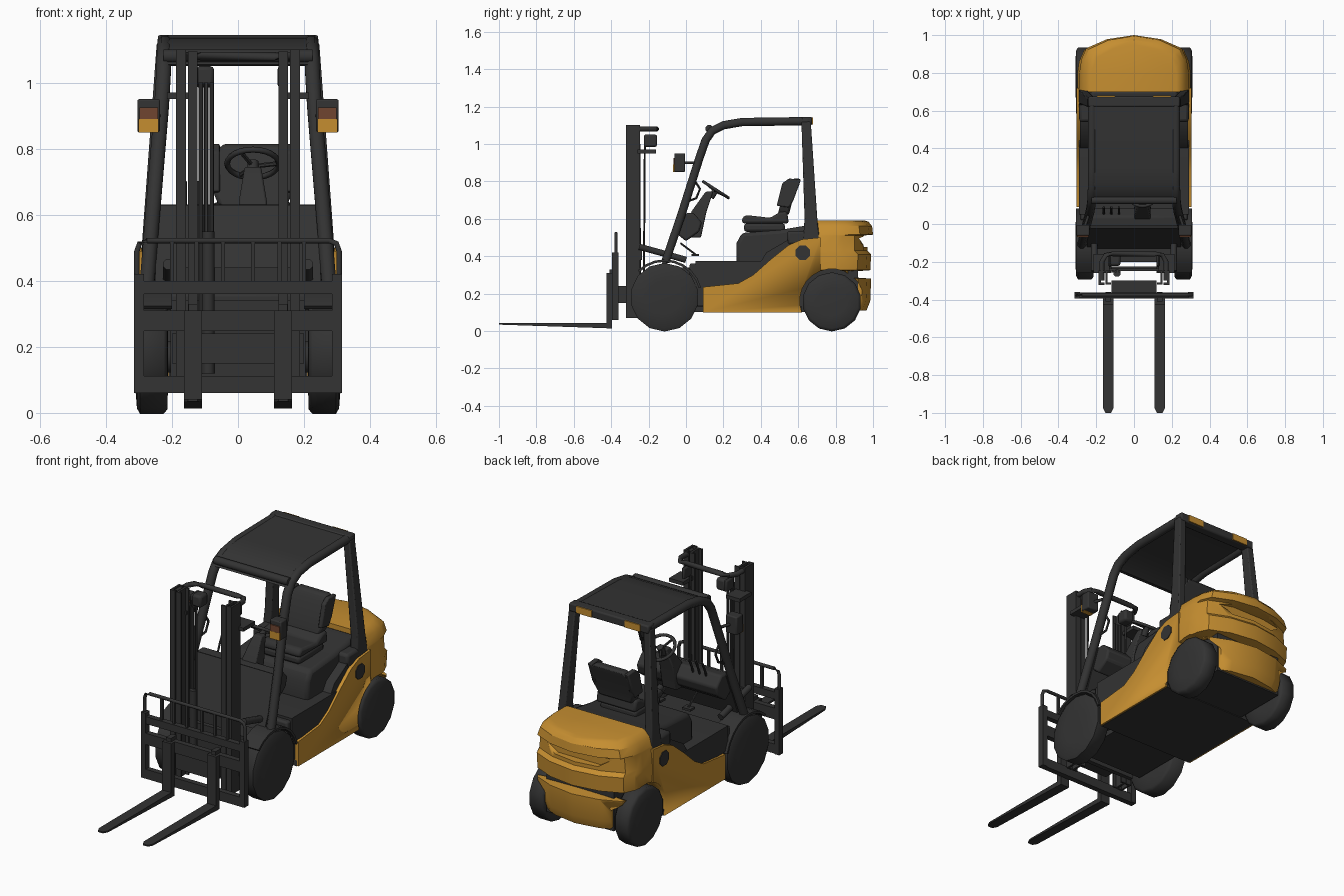
import bpy, bmesh, math
from mathutils import Vector, Matrix

if "Cube" in bpy.data.objects:
    bpy.data.objects.remove(bpy.data.objects["Cube"])

def material(name, rgb):
    m = bpy.data.materials.new(name)
    m.diffuse_color = (*rgb, 1)
    m.use_nodes = True
    m.node_tree.nodes["Principled BSDF"].inputs["Base Color"].default_value = m.diffuse_color
    return m

GOLD = material("golden yellow", (0.56, 0.27, 0.03))
DARK = material("charcoal", (0.033, 0.033, 0.033))
BROWN = material("brown lamp lens", (0.16, 0.06, 0.03))

def finish(name, bm, mat, bevel=0, smooth=30):
    bmesh.ops.recalc_face_normals(bm, faces=bm.faces)
    me = bpy.data.meshes.new(name)
    bm.to_mesh(me)
    bm.free()
    ob = bpy.data.objects.new(name, me)
    bpy.context.collection.objects.link(ob)
    me.materials.append(mat)
    if bevel:
        b = ob.modifiers.new("bevel", 'BEVEL')
        b.width, b.segments, b.limit_method = bevel, 2, 'ANGLE'
    if smooth:
        bpy.ops.object.select_all(action='DESELECT')
        ob.select_set(True)
        bpy.context.view_layer.objects.active = ob
        bpy.ops.object.shade_smooth_by_angle(angle=math.radians(smooth))
    return ob

def loft(name, rings, mat, bevel=0, smooth=30):
    """Skin a list of equal-length closed rings and cap both ends."""
    bm = bmesh.new()
    vs = [[bm.verts.new(p) for p in r] for r in rings]
    n = len(rings[0])
    for a, b in zip(vs, vs[1:]):
        for i in range(n):
            bm.faces.new((a[i], a[(i + 1) % n], b[(i + 1) % n], b[i]))
    bm.faces.new(vs[0])
    bm.faces.new(vs[-1])
    return finish(name, bm, mat, bevel, smooth)

def prism(name, yz, x0, x1, mat, bevel=0):
    return loft(name, [[(x, y, z) for y, z in yz] for x in (x0, x1)], mat, bevel)

def box(name, x0, x1, y0, y1, z0, z1, mat=DARK, bevel=0):
    return prism(name, [(y0, z0), (y1, z0), (y1, z1), (y0, z1)], x0, x1, mat, bevel)

def beam(name, secs, mat=DARK, bevel=0.006):
    """Post from horizontal sections (x, y, z, width, depth)."""
    return loft(name, [[(x + i * w / 2, y + j * d / 2, z) for i, j in
                ((-1, -1), (1, -1), (1, 1), (-1, 1))] for x, y, z, w, d in secs], mat, bevel)

def tube(name, pts, r, mat=DARK, n=8, closed=False):
    pts = [Vector(p) for p in pts]
    rings = []
    for i, p in enumerate(pts):
        t = (pts[min(i + 1, len(pts) - 1)] - pts[max(i - 1, 0)]).normalized()
        ref = Vector((1, 0, 0)) if abs(t.x) < 0.9 else Vector((0, 0, 1))
        u = t.cross(ref).normalized()
        v = t.cross(u)
        rings.append([p + r * (math.cos(a) * u + math.sin(a) * v)
                      for a in (2 * math.pi * (k + .5) / n for k in range(n))])
    return loft(name, rings, mat, 0, 50)

def disc(y, z, r, n, x):
    return [(x, y + r * math.cos(2 * math.pi * (k + .5) / n),
             z + r * math.sin(2 * math.pi * (k + .5) / n)) for k in range(n)]

def cut(ob, cutter):
    m = ob.modifiers.new("cut", 'BOOLEAN')
    m.object, m.operation, m.solver = cutter, 'DIFFERENCE', 'EXACT'
    cutter.hide_render = True
    bpy.context.view_layer.update()
    dg = bpy.context.evaluated_depsgraph_get()
    me = bpy.data.meshes.new_from_object(ob.evaluated_get(dg))
    ob.modifiers.clear()
    ob.data = me
    bpy.data.objects.remove(cutter)

# counterweight: stacked plan outlines with a slot, then scoop and wheel arches
def plan(z, hw, rear):
    half = [(hw, .70), (hw, .80), (hw * .97, rear - .13), (hw * .88, rear - .07), (hw * .5, rear - .022)]
    return [(x, y, z) for x, y in half + [(0, rear)] + [(-x, y) for x, y in reversed(half)]]
weight = loft("counterweight", [plan(*l) for l in (
    (.11, .27, .965), (.16, .285, .985), (.28, .295, .99), (.285, .27, .92), (.32, .27, .92),
    (.325, .298, .985), (.41, .30, .99), (.43, .298, .97), (.51, .29, .97), (.515, .288, 1.0),
    (.56, .272, .995), (.585, .245, .975), (.592, .225, .95))], GOLD)
scoop = [(-.2, .495), (-.1, .513), (.1, .513), (.2, .495), (.13, .45), (-.13, .45)]
cut(weight, loft("scoop_cutter", [[(x, y, z) for x, z in scoop] for y in (.925, 1.1)], GOLD))

side = [(.09, .10), (.72, .10), (.72, .50), (.62, .49), (.55, .46), (.45, .38), (.36, .30), (.28, .255), (.09, .235)]
for s in (1, -1):
    n = "right_" if s > 0 else "left_"
    X = lambda pts: [(s * p[0], *p[1:]) for p in pts]
    def sbox(name, x0, x1, *r, **k):
        return box(n + name, s * x0, s * x1, *r, **k)
    arch = lambda: loft("arch_cutter", [disc(.78, .16, .172, 24, s * x) for x in (.20, .4)], GOLD)
    cut(weight, arch())
    cut(prism(n + "side_panel", side, s * .21, s * .304, GOLD), arch())
    # fuel cap
    loft(n + "cap", [disc(.625, .418, .042, 8, s * x) for x in (.30, .308)], DARK)
    # wheels
    for nm, y, r in (("front_wheel", -.115, .183), ("rear_wheel", .78, .158)):
        loft(n + nm, [disc(y, r * .985, r * f, 14, s * x) for x, f in
             ((.212, .5), (.214, .92), (.225, 1), (.297, 1), (.306, .9), (.311, .5))], DARK, 0, 60)
    # front fender arc
    arc = [(r, math.radians(a)) for r, aa in ((.19, range(15, 136, 15)), (.203, range(135, 14, -15))) for a in aa]
    prism(n + "fender", [(-.115 + r * math.cos(a), .18 + r * math.sin(a)) for r, a in arc], s * .2, s * .306, DARK)
    # overhead guard posts
    tube(n + "guard_front_post", X([(.277, -.11, .37), (.257, -.025, .62), (.232, .07, .92), (.226, .105, 1.02),
         (.224, .14, 1.07), (.222, .20, 1.1), (.222, .30, 1.117), (.222, .65, 1.122)]), .024)
    beam(n + "guard_rear_post", [(s * .268, .67, .48, .05, .09), (s * .262, .668, .6, .045, .068),
         (s * .226, .642, 1.12, .04, .05)])
    sbox("guard_foot", .20, .29, .54, .71, .46, .535, bevel=.015)
    tube(n + "grab_handle", X([(.25, .0, .69), (.235, .055, .71), (.232, .075, .76), (.232, .035, .82)]), .007, n=6)
    # head lamp and turn signal
    sbox("lamp_case", .236, .305, -.062, -.005, .85, .95, bevel=.006)
    sbox("lamp_lens", .242, .299, -.068, -.06, .89, .925, mat=BROWN)
    sbox("turn_signal", .240, .301, -.069, -.04, .849, .89, mat=GOLD)
    tube(n + "lamp_bracket", X([(.26, -.01, .90), (.236, .06, .90)]), .008)
    # roof reflectors
    sbox("roof_reflector", .10, .195, .66, .679, 1.104, 1.141, mat=GOLD)
    # mast: outer and inner channels
    sbox("outer_mast_web", .176, .187, -.322, -.247, .07, 1.10)
    for j, y in enumerate((-.322, -.257)):
        sbox("outer_mast_flange_%d" % j, .157, .187, y, y + .011, .07, 1.10)
        sbox("inner_mast_flange_%d" % j, .122, .152, y + .002, y + .011, .07, 1.095)
    sbox("inner_mast_web", .140, .152, -.318, -.25, .07, 1.095)
    sbox("mast_bracket", .13, .215, -.26, -.16, .95, .97)
    sbox("mast_lower_bracket", .12, .2, -.26, -.1, .15, .24)
    sbox("chain_pulley", .12, .138, -.225, -.155, .985, 1.05, bevel=.012)
    tube(n + "lift_chain", X([(.128, -.22, 1.02), (.128, -.225, .3)]), .006, n=6)
    tube(n + "tilt_cylinder", X([(.21, -.25, .45), (.21, -.14, .42), (.21, 0, .38)]), .018)
    # carriage frame post, backrest post and fork
    sbox("carriage_post", .285, .315, -.395, -.36, .06, .42)
    tube(n + "backrest_post", X([(.306, -.375, .40), (.306, -.375, .49), (.298, -.375, .513), (.275, -.375, .522),
         (0, -.375, .522)]), .009)
    for j, x in enumerate((.045, .125, .20)):
        sbox("backrest_bar_%d" % j, x - .006, x + .006, -.382, -.368, .38, .522)
    sbox("fork_shank", .109, .164, -.425, -.395, .014, .31)
    tip = [(.109, -.40), (.109, -.975), (.122, -1), (.151, -1), (.164, -.975), (.164, -.40)]
    low = lambda y: .014 + .02 * (-.4 - y) / .6
    loft(n + "fork_blade", [[(s * x, y, low(y)) for x, y in tip], [(s * x, y, .042) for x, y in tip]], DARK)
    sbox("fork_hook", .122, .15, -.41, -.36, .28, .33)

# carriage bars
box("carriage_lower_bar", -.315, .315, -.395, -.365, .06, .112)
box("carriage_upper_bar", -.315, .315, -.395, -.365, .248, .31)
box("backrest_lower_bar", -.315, .315, -.392, -.362, .36, .40)
box("carriage_mount", -.12, .12, -.37, -.30, .15, .24)

# mast cross members, lift cylinder, hoses
tube("mast_top_tie", [(-.17, -.30, 1.08), (-.17, -.20, 1.08), (-.15, -.165, 1.08), (-.11, -.158, 1.08),
     (.11, -.158, 1.08), (.15, -.165, 1.08), (.17, -.20, 1.08), (.17, -.30, 1.08)], .014)
box("mast_lower_tie", -.18, .18, -.25, -.225, .10, .17)
box("mast_middle_tie", -.18, .18, -.25, -.235, .38, .44)
for i, x in enumerate((-.112, -.096, -.079)):
    tube("mast_hose_%d" % i, [(x, -.25, .15), (x, -.25, 1.0)], .007, n=6)
tube("lift_cylinder", [(-.09, -.26, .12), (-.09, -.26, .55)], .02)
box("hose_pulley", -.13, -.072, -.222, -.155, .985, 1.05, bevel=.012)
tube("drive_axle", [(-.22, -.115, .17), (.22, -.115, .17)], .05, n=12)

# chassis and floor
box("chassis", -.205, .205, -.20, .92, .102, .34)
box("belly_plate", -.295, .295, .09, .62, .098, .13)
box("floor", -.285, .285, .02, .48, .13, .362, bevel=.01)
prism("left_and_right_sill", [(.05, .24), (.30, .24), (.47, .37), (.43, .375), (.05, .375)], -.292, .292, DARK)

# seat hood
prism("seat_hood", [(.27, .34), (.27, .47), (.30, .525), (.50, .54), (.62, .56), (.71, .57), (.71, .34)],
      -.235, .235, DARK, .02)
prism("hood_skirt", [(.38, .34), (.43, .42), (.55, .49), (.71, .51), (.71, .34)], -.285, .285, DARK)

# seat
cx = .045
box("seat_base", cx - .11, cx + .11, .31, .53, .53, .575, bevel=.015)
prism("seat_cushion", [(.30, .575), (.30, .605), (.32, .62), (.45, .605), (.50, .635), (.54, .64), (.55, .575)],
      cx - .12, cx + .12, DARK, .015)
loft("seat_back", [[(cx - w, y, z), (cx + w, y, z), (cx + w, y + d, z), (cx - w, y + d, z)] for z, w, y, d in
     ((.62, .10, .49, .06), (.68, .125, .505, .06), (.78, .12, .545, .06), (.815, .09, .57, .045))], DARK, .012)
for sx in (-1, 1):
    prism("seat_bolster_" + ("right" if sx > 0 else "left"),
          [(.485, .67), (.515, .79), (.55, .815), (.615, .81), (.575, .70), (.55, .66)],
          cx + sx * .10, cx + sx * .125, DARK, .006)

# cowl and dashboard
prism("front_cowl", [(-.13, .36), (-.10, .36), (.005, .62), (-.02, .63)], -.25, .25, DARK)
prism("dashboard", [(-.05, .52), (-.015, .628), (.04, .632), (.085, .58), (.07, .53), (.0, .48)], -.245, .245, DARK, .01)

# steering column and wheel
beam("steering_column", [(cx, .03, .50, .09, .10), (cx, .07, .64, .085, .08), (cx, .125, .745, .05, .04)])
hub, normal = Vector((cx, .16, .755)), Vector((0, .54, .84)).normalized()
u = Vector((1, 0, 0))
v = normal.cross(u)
bm = bmesh.new()
rim = [[bm.verts.new(hub + (u * math.cos(a) + v * math.sin(a)) * (.078 + .009 * math.cos(b)) + normal * .009 * math.sin(b))
        for b in (k * math.pi / 3 for k in range(6))] for a in (k * math.pi / 12 for k in range(24))]
for i in range(24):
    for k in range(6):
        bm.faces.new((rim[i][k], rim[(i + 1) % 24][k], rim[(i + 1) % 24][(k + 1) % 6], rim[i][(k + 1) % 6]))
finish("steering_wheel_rim", bm, DARK, 0, 80)
for i, a in enumerate((0, 2.1, 4.2)):
    tube("steering_spoke_%d" % i, [hub - normal * .01, hub + (u * math.cos(a) + v * math.sin(a)) * .075], .007, n=6)
tube("steering_hub", [hub - normal * .05, hub + normal * .005], .018)
# levers and pedals
for i, x in enumerate((-.16, -.12, -.08)):
    tube("control_lever_%d" % i, [(x, .05, .61), (x, .07, .66), (x, .09, .70)], .006, n=6)
for i, x in enumerate((-.05, .13)):
    tube("pedal_arm_%d" % i, [(x, -.03, .47), (x, .05, .41)], .006, n=6)
    box("pedal_%d" % i, x - .025, x + .025, .03, .07, .40, .412)

# overhead guard roof
prism("guard_roof", [(.105, 1.055), (.15, 1.095), (.21, 1.122), (.30, 1.133), (.65, 1.14),
      (.65, 1.118), (.30, 1.11), (.21, 1.098), (.13, 1.05)], -.232, .232, DARK)
box("guard_rear_header", -.243, .243, .62, .674, 1.10, 1.145, bevel=.008)
tube("guard_front_header", [(-.225, .125, 1.08), (.225, .125, 1.08)], .022)
